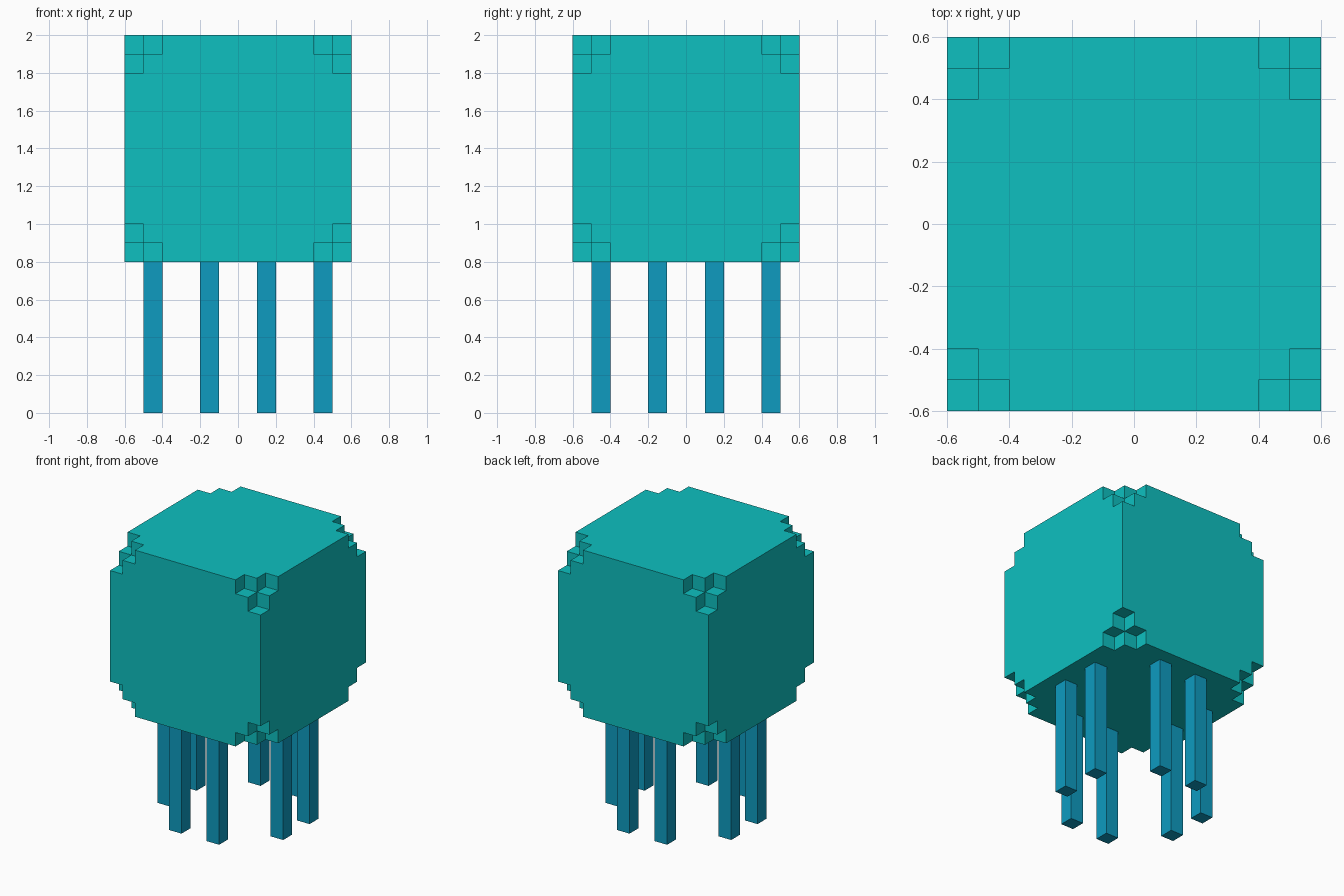
import bpy
import bmesh
from itertools import product
from mathutils import Vector

cube = bpy.data.objects.get("Cube")
if cube:
    bpy.data.objects.remove(cube, do_unlink=True)


def make_material(name, colour):
    mat = bpy.data.materials.new(name)
    mat.use_nodes = True
    mat.diffuse_color = colour
    mat.node_tree.nodes["Principled BSDF"].inputs["Base Color"].default_value = colour
    return mat


def add_object(name, bm, mat, location):
    mesh = bpy.data.meshes.new(name)
    bm.to_mesh(mesh)
    bm.free()
    mesh.materials.append(mat)
    obj = bpy.data.objects.new(name, mesh)
    obj.location = location
    bpy.context.collection.objects.link(obj)
    return obj


teal = make_material("teal", (0.0044, 0.53, 0.53, 1))
blue = make_material("blue", (0.0044, 0.33, 0.53, 1))

# Body: a block on a coarse grid whose corner cells are stepped away
cuts = [-0.6, -0.5, -0.4, 0.4, 0.5, 0.6]
last = len(cuts) - 2


def solid(cell):
    if min(cell) < 0 or max(cell) > last:
        return False
    return sum(min(i, last - i) for i in cell) > 1


bm = bmesh.new()
for cell in product(range(last + 1), repeat=3):
    if not solid(cell):
        continue
    for axis, side in product(range(3), (0, 1)):
        neighbour = list(cell)
        neighbour[axis] += 2 * side - 1
        if solid(neighbour):
            continue
        # One exposed quad, wound so that it faces outwards
        u, v = (axis + 1) % 3, (axis + 2) % 3
        corners = []
        for du, dv in ((0, 0), (1, 0), (1, 1), (0, 1)):
            p = Vector()
            p[axis] = cuts[cell[axis] + side]
            p[u] = cuts[cell[u] + du]
            p[v] = cuts[cell[v] + dv]
            corners.append(bm.verts.new(p))
        bm.faces.new(corners if side else corners[::-1])
bmesh.ops.remove_doubles(bm, verts=bm.verts, dist=0.001)
bmesh.ops.dissolve_limit(bm, angle_limit=0.01, verts=bm.verts, edges=bm.edges)
add_object("body", bm, teal, (0, 0, 1.4))

# Legs: eight square posts in a ring
near, far = 0.15, 0.45
ring = [(x * sx, y * sy) for x, y in ((near, far), (far, near))
        for sx, sy in product((-1, 1), repeat=2)]
for x, y in ring:
    depth = "front" if y < 0 else "back"
    side = "left" if x > 0 else "right"
    place = "outer" if abs(x) > abs(y) else "inner"
    bm = bmesh.new()
    bmesh.ops.create_cube(bm, size=1)
    bmesh.ops.scale(bm, vec=(0.1, 0.1, 0.8), verts=bm.verts)
    add_object(f"{depth}_{side}_{place}_leg", bm, blue, (x, y, 0.4))
